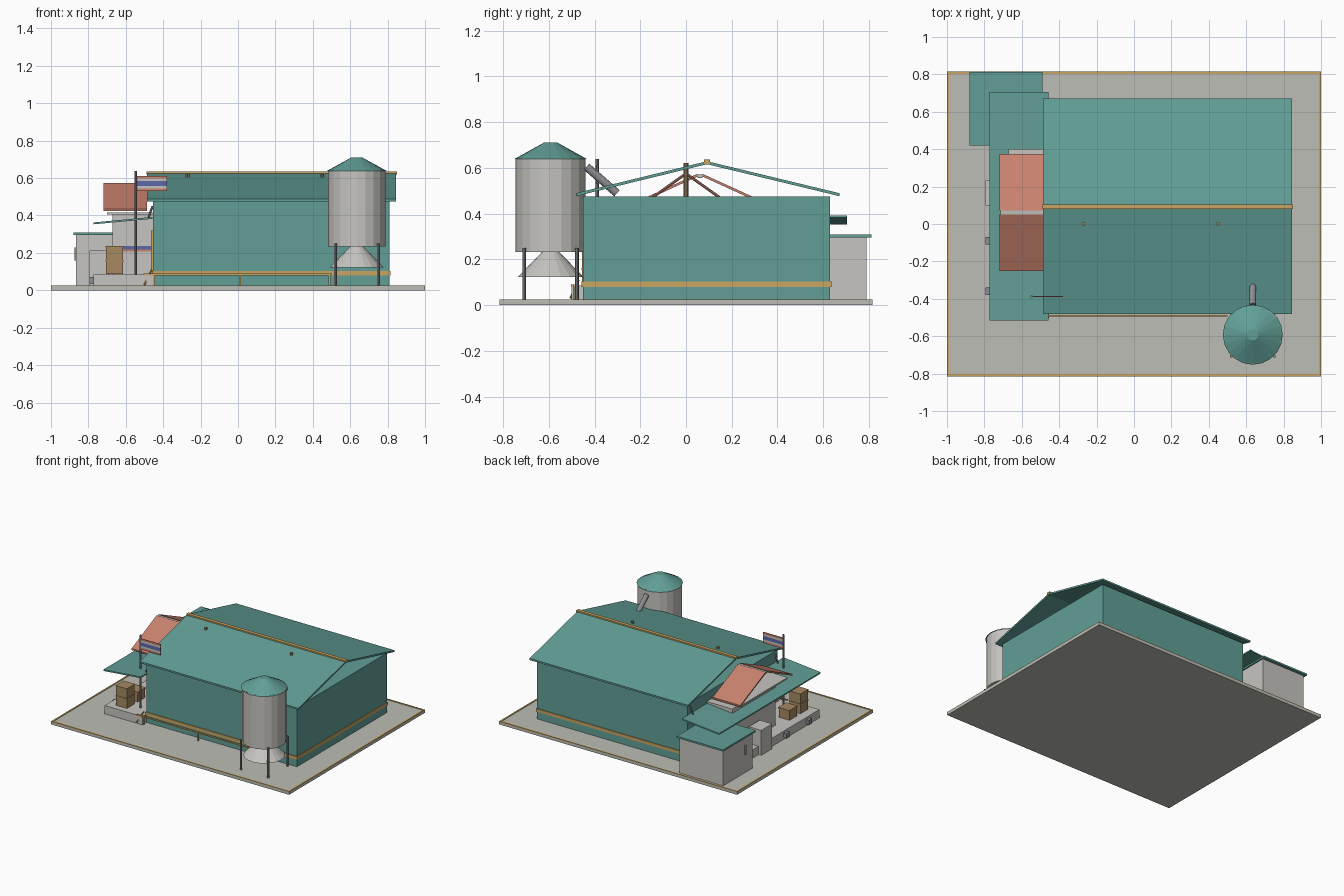
import bpy, math
from mathutils import Vector

if "Cube" in bpy.data.objects:
    bpy.data.objects.remove(bpy.data.objects["Cube"])


def mat(name, r, g, b):
    m = bpy.data.materials.new(name)
    m.diffuse_color = (r, g, b, 1)
    m.use_nodes = True
    m.node_tree.nodes["Principled BSDF"].inputs["Base Color"].default_value = m.diffuse_color
    return m


TEAL = mat("teal", 0.12, 0.345, 0.305)
CONCRETE = mat("concrete", 0.51, 0.51, 0.47)
YELLOW = mat("safety_yellow", 0.58, 0.38, 0.12)
SALMON = mat("salmon", 0.58, 0.22, 0.155)
PALE = mat("pale_grey", 0.57, 0.56, 0.53)
STEEL = mat("steel", 0.27, 0.27, 0.29)
CRATE = mat("crate_brown", 0.38, 0.25, 0.12)
BLUE = mat("blue", 0.11, 0.14, 0.40)


def mesh(name, verts, faces, m):
    me = bpy.data.meshes.new(name)
    me.from_pydata(verts, [], faces)
    me.materials.append(m)
    ob = bpy.data.objects.new(name, me)
    bpy.context.collection.objects.link(ob)
    return ob


def prism(name, pts, a, b, m, axis="x"):
    """Extrude a closed profile along x (profile in y,z) or y (profile in x,z)."""
    n = len(pts)
    if axis == "x":
        verts = [(s, p, q) for s in (a, b) for p, q in pts]
    else:
        verts = [(p, s, q) for s in (b, a) for p, q in pts]
    faces = [tuple(reversed(range(n))), tuple(range(n, 2 * n))]
    faces += [(i, (i + 1) % n, n + (i + 1) % n, n + i) for i in range(n)]
    return mesh(name, verts, faces, m)


def box(name, x0, x1, y0, y1, z0, z1, m):
    return prism(name, [(y0, z0), (y1, z0), (y1, z1), (y0, z1)], x0, x1, m)


def frustum(name, x, y, z0, z1, r0, r1, m, n=20):
    bpy.ops.mesh.primitive_cone_add(vertices=n, radius1=r0, radius2=r1, depth=z1 - z0,
                                    location=(x, y, (z0 + z1) / 2))
    ob = bpy.context.object
    ob.name = name
    ob.data.materials.append(m)
    return ob


def rod(name, a, b, r, m, n=8):
    a, b = Vector(a), Vector(b)
    ob = frustum(name, 0, 0, 0, (b - a).length, r, r, m, n)
    ob.location = (a + b) / 2
    ob.rotation_euler = (b - a).to_track_quat("Z", "Y").to_euler()
    return ob


def slab(name, p, q, t, a, b, m, axis="x"):
    """Sloping sheet whose underside runs from p to q."""
    return prism(name, [p, q, (q[0], q[1] + t), (p[0], p[1] + t)], a, b, m, axis)


# Ground pad with painted border
box("ground_pad", -1, 1, -0.815, 0.815, 0, 0.022, CONCRETE)
for s in (-1, 1):
    box("pad_border_side", s * 0.994 - 0.006, s * 0.994 + 0.006, -0.815, 0.815, 0.018, 0.025, YELLOW)
    box("pad_border_end", -1, 1, s * 0.809 - 0.006, s * 0.809 + 0.006, 0.018, 0.025, YELLOW)

# Main hall with painted band
box("hall_walls", -0.455, 0.81, -0.45, 0.63, 0.022, 0.474, TEAL)
box("wall_band", -0.46, 0.815, -0.456, 0.636, 0.078, 0.102, YELLOW)

# Open gable roof, ridge cap
for y in (-0.482, 0.672):
    p, q = (y, 0.476), (0.092, 0.616)
    slab("hall_roof", *((p, q) if y < 0 else (q, p)), 0.013, -0.487, 0.845, TEAL)
box("ridge_cap", -0.49, 0.85, 0.079, 0.105, 0.618, 0.636, YELLOW)

# Roof trusses with king posts
for x in (-0.27, 0.45):
    rod("truss_post", (x, 0, 0.47), (x, 0, 0.622), 0.01, CRATE)
    for s in (-1, 1):
        rod("truss_strut", (x, 0, 0.575), (x, s * 0.145, 0.472), 0.006, SALMON)

# Guard rail along the front wall
box("guard_rail", -0.46, 0.5, -0.495, -0.486, 0.08, 0.09, YELLOW)
for x in (-0.45, 0.01, 0.49):
    box("guard_rail_post", x - 0.005, x + 0.005, -0.494, -0.487, 0.022, 0.08, YELLOW)

# Silo, hopper, legs and chute
SX, SY = 0.635, -0.592
frustum("silo_body", SX, SY, 0.233, 0.642, 0.153, 0.153, PALE)
frustum("silo_roof", SX, SY, 0.638, 0.71, 0.16, 0.03, TEAL)
frustum("silo_hopper", SX, SY, 0.122, 0.235, 0.145, 0.035, PALE)
for dx in (-0.115, 0.115):
    for dy in (-0.115, 0.115):
        rod("silo_leg", (SX + dx, SY + dy, 0.022), (SX + dx, SY + dy, 0.25), 0.008, STEEL)
rod("silo_chute", (SX, -0.435, 0.605), (SX, -0.302, 0.489), 0.018, STEEL, 12)

# Side canopy and wall brackets
slab("canopy", (-0.772, 0.353), (-0.458, 0.382), 0.01, -0.515, 0.705, TEAL, "y")
for y in (-0.42, 0.1, 0.6):
    rod("canopy_bracket", (-0.457, y, 0.45), (-0.48, y, 0.385), 0.006, STEEL)

# Office block with its own small gable roof
box("office_walls", -0.67, -0.455, -0.12, 0.4, 0.022, 0.405, PALE)
box("office_ceiling", -0.70, -0.455, -0.22, 0.345, 0.405, 0.417, PALE)
for y, e in ((-0.25, 0.05), (0.375, 0.072)):
    p, q = (y, 0.424), (e, 0.562)
    slab("office_roof", *((p, q) if y < 0 else (q, p)), 0.012, -0.72, -0.487, SALMON)
box("office_ridge", -0.715, -0.487, 0.05, 0.072, 0.555, 0.57, CONCRETE)
box("office_window_band", -0.62, -0.46, -0.126, -0.119, 0.218, 0.236, BLUE)
box("office_window_sill", -0.62, -0.46, -0.126, -0.119, 0.208, 0.218, SALMON)

# Loading dock, bumpers, step and door trim
box("loading_dock", -0.772, -0.455, -0.5, 0.42, 0.022, 0.085, PALE)
box("dock_edge", -0.505, -0.455, -0.503, -0.49, 0.08, 0.09, YELLOW)
for y in (-0.09, -0.36):
    box("dock_bumper", -0.795, -0.77, y - 0.02, y + 0.02, 0.035, 0.07, STEEL)
box("door_frame", -0.465, -0.453, -0.4, -0.385, 0.085, 0.32, YELLOW)
rod("dock_brace", (-0.5, -0.505, 0.03), (-0.462, -0.47, 0.11), 0.005, YELLOW)

# Cabinet beside the dock
box("cabinet", -0.795, -0.69, 0.1, 0.232, 0.022, 0.212, PALE)

# Crates
for y, z in ((-0.41, 0.086), (-0.41, 0.162), (-0.28, 0.086)):
    box("crate", -0.706, -0.616, y - 0.045, y + 0.045, z, z + 0.068, CRATE)
    box("crate_lid", -0.709, -0.613, y - 0.048, y + 0.048, z + 0.068, z + 0.076, CRATE)

# Rear shed
box("shed_walls", -0.865, -0.5, 0.435, 0.79, 0.022, 0.295, PALE)
box("shed_roof", -0.88, -0.49, 0.42, 0.812, 0.295, 0.308, TEAL)
box("shed_handle", -0.874, -0.864, 0.52, 0.53, 0.16, 0.23, STEEL)

# Flag and pole
rod("flag_pole", (-0.547, -0.388, 0.085), (-0.547, -0.388, 0.638), 0.007, STEEL)
z = 0.53
for h, m in ((0.014, SALMON), (0.014, PALE), (0.026, BLUE), (0.014, PALE), (0.014, SALMON)):
    box("flag_stripe", -0.545, -0.38, -0.391, -0.385, z, z + h, m)
    z += h
